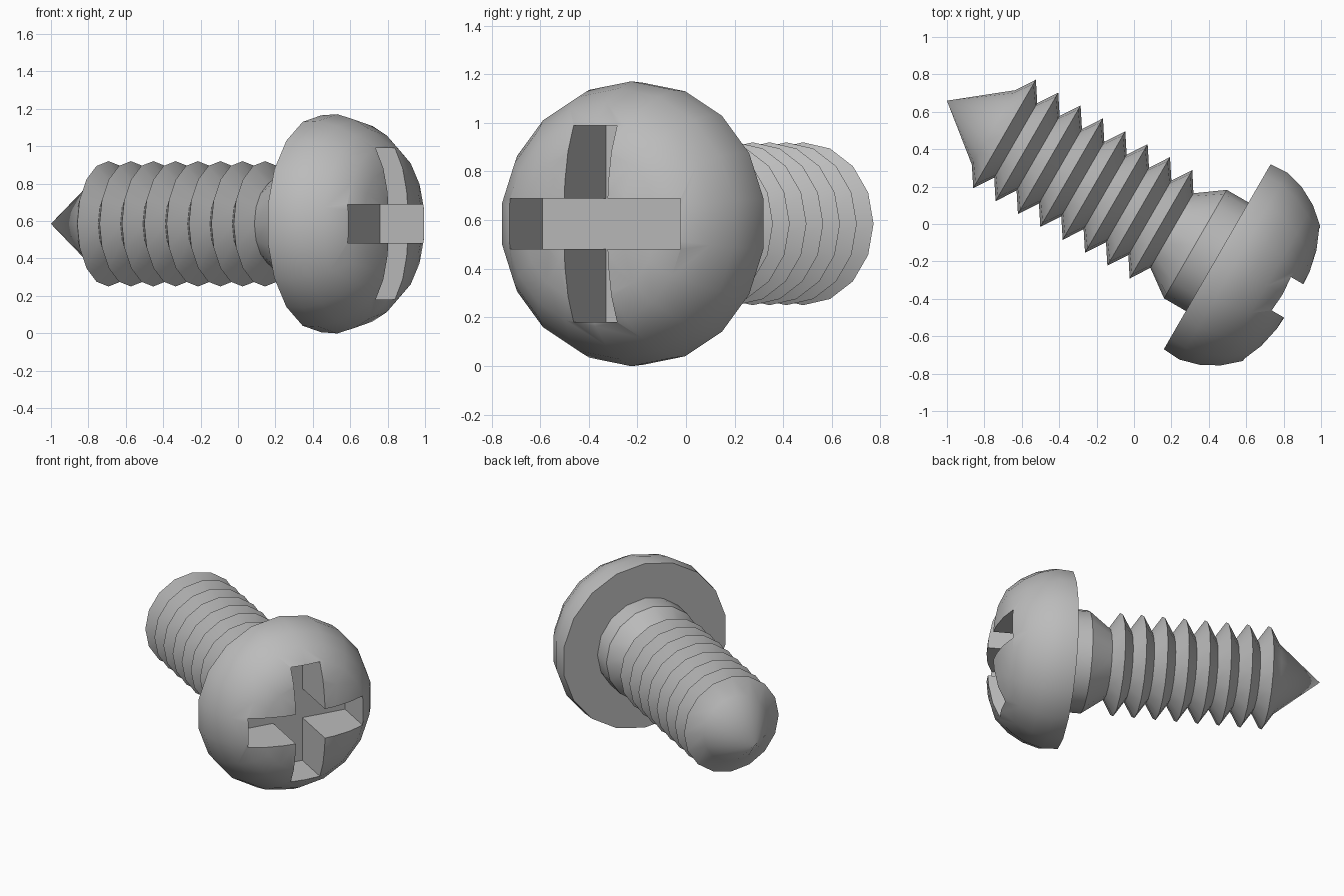
import bpy, bmesh, math
from mathutils import Matrix

cube = bpy.data.objects.get("Cube")
if cube:
    bpy.data.objects.remove(cube, do_unlink=True)

# One grey metal for the whole screw
steel = bpy.data.materials.new("grey steel")
steel.use_nodes = True
colour = (0.5, 0.5, 0.5, 1)
steel.diffuse_color = colour
steel.node_tree.nodes["Principled BSDF"].inputs["Base Color"].default_value = colour

# Screw axis is local x, with the head's flat underside at x = 0
PLACE = Matrix.Translation((0.445, -0.175, 0.585)) @ Matrix.Rotation(math.radians(-30), 4, "Z")


def add_object(name, bm):
    bmesh.ops.recalc_face_normals(bm, faces=bm.faces)
    mesh = bpy.data.meshes.new(name)
    bm.to_mesh(mesh)
    bm.free()
    mesh.materials.append(steel)
    obj = bpy.data.objects.new(name, mesh)
    bpy.context.collection.objects.link(obj)
    obj.matrix_world = PLACE
    return obj


def activate(obj):
    bpy.ops.object.select_all(action="DESELECT")
    obj.select_set(True)
    bpy.context.view_layer.objects.active = obj


def lathe(name, profile, sides, phase):
    """Turn (position, radius) points around local x; radius 0 makes a pole."""
    bm = bmesh.new()
    rings = []
    for x, r in profile:
        if r == 0:
            rings.append([bm.verts.new((x, 0, 0))] * sides)
        else:
            angles = [phase + math.tau * i / sides for i in range(sides)]
            rings.append([bm.verts.new((x, r * math.cos(a), r * math.sin(a))) for a in angles])
    for a, b in zip(rings, rings[1:]):
        for i in range(sides):
            j = (i + 1) % sides
            bm.faces.new(list(dict.fromkeys((a[i], a[j], b[j], b[i]))))
    for ring in (rings[0], rings[-1]):
        if ring[0] != ring[1]:
            bm.faces.new(ring)
    return add_object(name, bm)


# Domed head with a flat underside
head = lathe("head", [(0, 0.58), (0.1, 0.586), (0.207, 0.556), (0.306, 0.502), (0.396, 0.422),
                      (0.442, 0.318), (0.468, 0.205), (0.477, 0.1), (0.48, 0)],
             18, math.radians(10))

# Cross recess cut into the dome
for name, size in (("slot_across", (0.81, 0.206)), ("slot_upright", (0.206, 0.81))):
    bm = bmesh.new()
    bmesh.ops.create_cube(bm, size=1, matrix=Matrix.Translation((0.43, 0, 0))
                          @ Matrix.Diagonal((0.6, *size, 1)))
    cutter = add_object(name, bm)
    cutter.hide_render = True
    activate(head)
    mod = head.modifiers.new(name, "BOOLEAN")
    mod.operation = "DIFFERENCE"
    mod.solver = "EXACT"
    mod.object = cutter
    bpy.ops.object.modifier_apply(modifier=mod.name)
    bpy.data.objects.remove(cutter, do_unlink=True)

# Shank: collar, taper, eight ring threads and pointed tip
CREST, ROOT, PITCH = 0.335, 0.23, 0.138
profile = [(0.02, CREST), (-0.135, CREST), (-0.28, ROOT)]
for i in range(8):
    crest = -0.347 - i * PITCH
    profile += [(crest, CREST), (crest - PITCH / 2, ROOT)]
profile.append((-1.669, 0))
shank = lathe("threaded_shank", profile, 16, 0)

for obj in (head, shank):
    activate(obj)
    bpy.ops.object.shade_smooth_by_angle(angle=math.radians(30))
